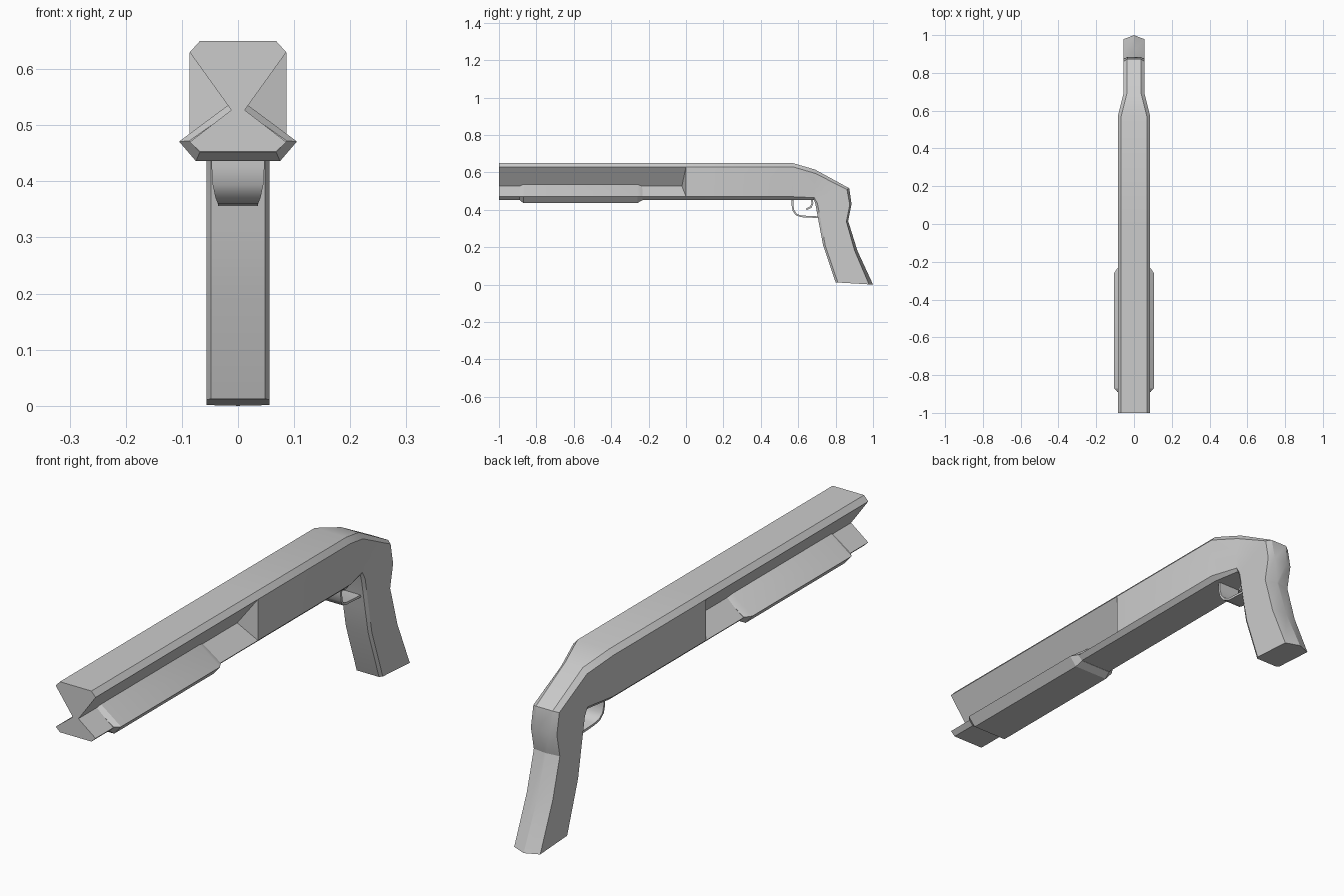
import bpy, bmesh, math
from mathutils import Vector

cube = bpy.data.objects.get("Cube")
if cube:
    bpy.data.objects.remove(cube, do_unlink=True)

# One grey for everything
grey = bpy.data.materials.new("plain_grey")
grey.use_nodes = True
colour = (0.6, 0.6, 0.6, 1)
grey.diffuse_color = colour
grey.node_tree.nodes["Principled BSDF"].inputs["Base Color"].default_value = colour


def loft(name, rings, closed=True, angle=25):
    """Skin a row of equal point rings and cap both ends."""
    bm = bmesh.new()
    rows = [[bm.verts.new(p) for p in ring] for ring in rings]
    n = len(rows[0])
    for a, b in zip(rows, rows[1:]):
        for i in range(n):
            j = (i + 1) % n
            bm.faces.new((a[i], a[j], b[j], b[i]))
    if closed:
        bm.faces.new(rows[0])
        bm.faces.new(rows[-1])
    bmesh.ops.remove_doubles(bm, verts=bm.verts, dist=0.0002)
    bmesh.ops.recalc_face_normals(bm, faces=bm.faces)
    mesh = bpy.data.meshes.new(name)
    bm.to_mesh(mesh)
    bm.free()
    mesh.materials.append(grey)
    ob = bpy.data.objects.new(name, mesh)
    bpy.context.collection.objects.link(ob)
    bpy.ops.object.select_all(action='DESELECT')
    ob.select_set(True)
    bpy.context.view_layer.objects.active = ob
    bpy.ops.object.shade_smooth_by_angle(angle=math.radians(angle))
    return ob


def mirrored(half):
    """Complete a half section given from top to bottom."""
    return half + [Vector((-p.x, p.y, p.z)) for p in reversed(half)]


def section(outer, inner, w, flat_out, cut_out, flat_in, cut_in, waist=None):
    """Chamfered section between an outer and an inner point of the side profile."""
    o, i = Vector((0, *outer)), Vector((0, *inner))
    d = (i - o).normalized()
    x = Vector((1, 0, 0))
    mid = Vector(waist) if waist else (o + i) / 2 + x * w
    return mirrored([o + x * flat_out, o + d * cut_out + x * w, mid,
                     i - d * cut_in + x * w, i + x * flat_in])


# Barrel, receiver and grip as one continuous body
def barrel(y, waist=None):
    return section((y, 0.65), (y, 0.453), 0.086, 0.068, 0.02, 0.068, 0.017, waist)


body = [
    barrel(-1, (0.012, -1, 0.527)),
    barrel(0, (0.012, -0.022, 0.527)),
    barrel(0),
    barrel(0.57),
    section((0.69, 0.615), (0.685, 0.453), 0.056, 0.038, 0.02, 0.048, 0.012),
    section((0.873, 0.515), (0.692, 0.43), 0.056, 0.036, 0.014, 0.048, 0.012),
    section((0.885, 0.43), (0.703, 0.37), 0.056, 0.03, 0.01, 0.048, 0.012),
    section((0.867, 0.34), (0.714, 0.31), 0.056, 0.004, 0.01, 0.048, 0.012),
    section((0.917, 0.18), (0.733, 0.21), 0.056, 0, 0.016, 0.048, 0.012),
    section((1, 0), (0.8, 0.012), 0.056, 0, 0.022, 0.048, 0.012),
]
loft("body", body)


# Sliding fore-end with bevelled ends
def forend(y, top, edge, low):
    return mirrored([Vector((x, y, z)) for x, z in (top, edge, low)])


small = ((0.012, 0.525), (0.087, 0.472), (0.068, 0.452))
large = ((0.016, 0.537), (0.105, 0.471), (0.075, 0.436))
loft("fore_end", [forend(-0.89, *small), forend(-0.87, *large),
                  forend(-0.26, *large), forend(-0.232, *small)])


def strip(name, path, widths, thickness):
    """Flat band following a side path, thickened sideways to the path."""
    pts = [Vector((0, *p)) for p in path]
    rings = []
    for k, (p, w) in enumerate(zip(pts, widths)):
        t = (pts[min(k + 1, len(pts) - 1)] - pts[max(k - 1, 0)]).normalized()
        n = Vector((0, -t.z, t.y)) * thickness / 2
        x = Vector((w, 0, 0))
        rings.append([p + n - x, p + n + x, p - n + x, p - n - x])
    return loft(name, rings, angle=40)


# Trigger guard and trigger
strip("trigger_guard",
      [(0.57, 0.465), (0.569, 0.425), (0.575, 0.395), (0.59, 0.374),
       (0.615, 0.365), (0.715, 0.36)],
      [0.047, 0.047, 0.045, 0.04, 0.036, 0.036], 0.009)
strip("trigger",
      [(0.672, 0.46), (0.676, 0.435), (0.668, 0.415), (0.643, 0.402)],
      [0.014, 0.014, 0.012, 0.01], 0.01)
